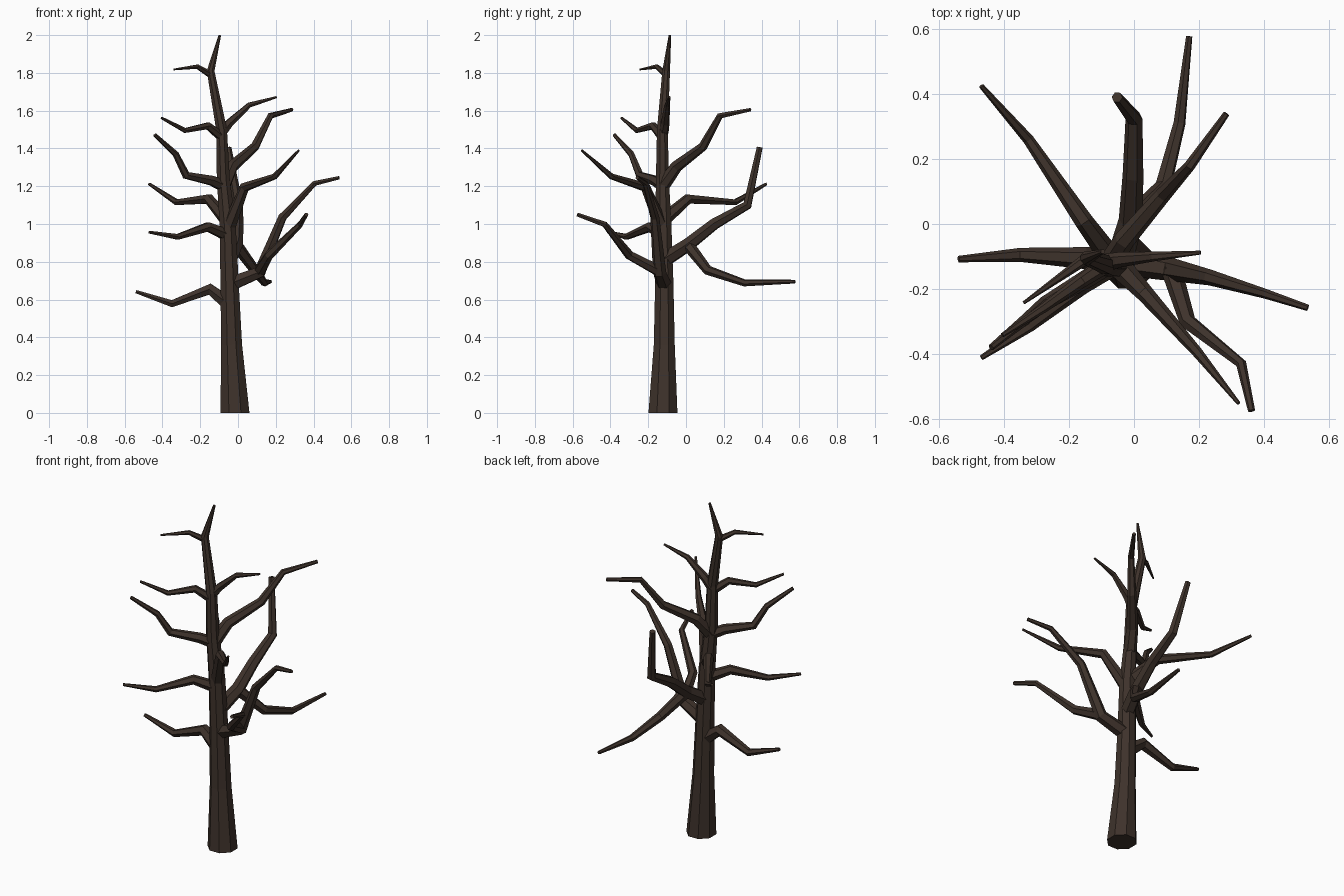
import bpy, bmesh, math
from mathutils import Vector

bark = bpy.data.materials.new("dark_bark")
bark.diffuse_color = (0.048, 0.032, 0.024, 1)


def tube(name, rings, sides):
    """Flat-faced tapered tube; rings = (x, y, z, radius)."""
    pts = [Vector(r[:3]) for r in rings]
    bm = bmesh.new()
    loops, u, prev = [], None, None
    for i, p in enumerate(pts):
        a = (p - pts[i - 1]).normalized() if i else None
        b = (pts[i + 1] - p).normalized() if i < len(pts) - 1 else None
        t = ((a or b) + (b or a)).normalized()
        if u is None:
            t = Vector((0, 0, 1)) if sides == 8 else t
            ref = Vector((1, 0, 0)) if abs(t.z) > 0.9 else Vector((0, 0, 1))
            u = (ref - t * ref.dot(t)).normalized()
        else:
            u = prev.rotation_difference(t) @ u
        prev = t
        v = t.cross(u)
        r = rings[i][3]
        loop = []
        for k in range(sides):
            ang = 2 * math.pi * (k + 0.5) / sides
            loop.append(bm.verts.new(p + (u * math.cos(ang) + v * math.sin(ang)) * r))
        loops.append(loop)
    for lo, hi in zip(loops, loops[1:]):
        for k in range(sides):
            n = (k + 1) % sides
            bm.faces.new((lo[k], lo[n], hi[n], hi[k]))
    bm.faces.new(loops[0][::-1])
    bm.faces.new(loops[-1])
    bmesh.ops.recalc_face_normals(bm, faces=bm.faces)
    me = bpy.data.meshes.new(name)
    bm.to_mesh(me)
    bm.free()
    me.materials.append(bark)
    bpy.context.collection.objects.link(bpy.data.objects.new(name, me))


def branch(name, r0, r1, *pts):
    """Six-sided branch whose radius tapers evenly along its length."""
    vs = [Vector(p) for p in pts]
    d = [0]
    for a, b in zip(vs, vs[1:]):
        d.append(d[-1] + (b - a).length)
    tube(name, [(*p, r0 + (r1 - r0) * s / d[-1]) for p, s in zip(pts, d)], 6)


# Trunk
tube("trunk", [(-0.016, -0.122, 0, 0.083), (-0.034, -0.115, 0.36, 0.060),
               (-0.045, -0.115, 0.70, 0.052), (-0.055, -0.12, 1.0, 0.046),
               (-0.078, -0.125, 1.24, 0.037), (-0.087, -0.125, 1.5, 0.031),
               (-0.145, -0.105, 1.81, 0.022), (-0.096, -0.085, 2.0, 0.007)], 8)

# Upper branches
branch("top_twig", 0.018, 0.005, (-0.145, -0.105, 1.79), (-0.215, -0.155, 1.833),
       (-0.34, -0.243, 1.818))
branch("upper_right_twig", 0.028, 0.006, (-0.09, -0.12, 1.48), (-0.045, -0.11, 1.535),
       (0.06, -0.1, 1.63), (0.205, -0.088, 1.672))
branch("upper_left_twig", 0.026, 0.007, (-0.085, -0.125, 1.46), (-0.16, -0.175, 1.52),
       (-0.28, -0.26, 1.495), (-0.405, -0.342, 1.562))
branch("upper_back_branch", 0.037, 0.010, (-0.075, -0.125, 1.2), (-0.03, -0.05, 1.305),
       (0.09, 0.09, 1.41), (0.172, 0.18, 1.573), (0.285, 0.34, 1.605))
branch("upper_left_branch", 0.032, 0.010, (-0.075, -0.12, 1.2), (-0.14, -0.165, 1.23),
       (-0.275, -0.245, 1.258), (-0.33, -0.29, 1.37), (-0.44, -0.38, 1.472))

# Middle branches
branch("front_branch", 0.038, 0.006, (-0.055, -0.12, 0.97), (0.035, -0.215, 1.195),
       (0.195, -0.395, 1.252), (0.322, -0.552, 1.39))
branch("back_left_branch", 0.036, 0.008, (-0.06, -0.12, 1.02), (-0.155, 0.01, 1.132),
       (-0.325, 0.26, 1.115), (-0.47, 0.425, 1.212))
branch("front_left_branch", 0.034, 0.008, (-0.055, -0.12, 0.94), (-0.16, -0.19, 0.985),
       (-0.32, -0.315, 0.932), (-0.47, -0.412, 0.957))

# Lower branches and their forks
branch("lower_left_branch", 0.042, 0.010, (-0.04, -0.115, 0.57), (-0.15, -0.105, 0.655),
       (-0.35, -0.095, 0.578), (-0.54, -0.108, 0.642))
branch("lower_right_branch", 0.042, 0.010, (-0.045, -0.115, 0.68), (0.115, -0.14, 0.745),
       (0.235, -0.165, 1.035), (0.405, -0.215, 1.215), (0.535, -0.258, 1.245))
branch("lower_front_fork", 0.032, 0.011, (0.115, -0.14, 0.75), (0.165, -0.3, 0.835),
       (0.33, -0.43, 0.998), (0.362, -0.575, 1.05))
branch("lower_back_branch", 0.042, 0.017, (-0.045, -0.115, 0.81), (-0.01, 0.01, 0.89),
       (-0.003, 0.15, 1.0), (0.0, 0.325, 1.1), (-0.052, 0.39, 1.405))
branch("lower_back_fork", 0.033, 0.010, (-0.01, 0.01, 0.89), (0.09, 0.115, 0.755),
       (0.14, 0.31, 0.688), (0.17, 0.578, 0.695))
